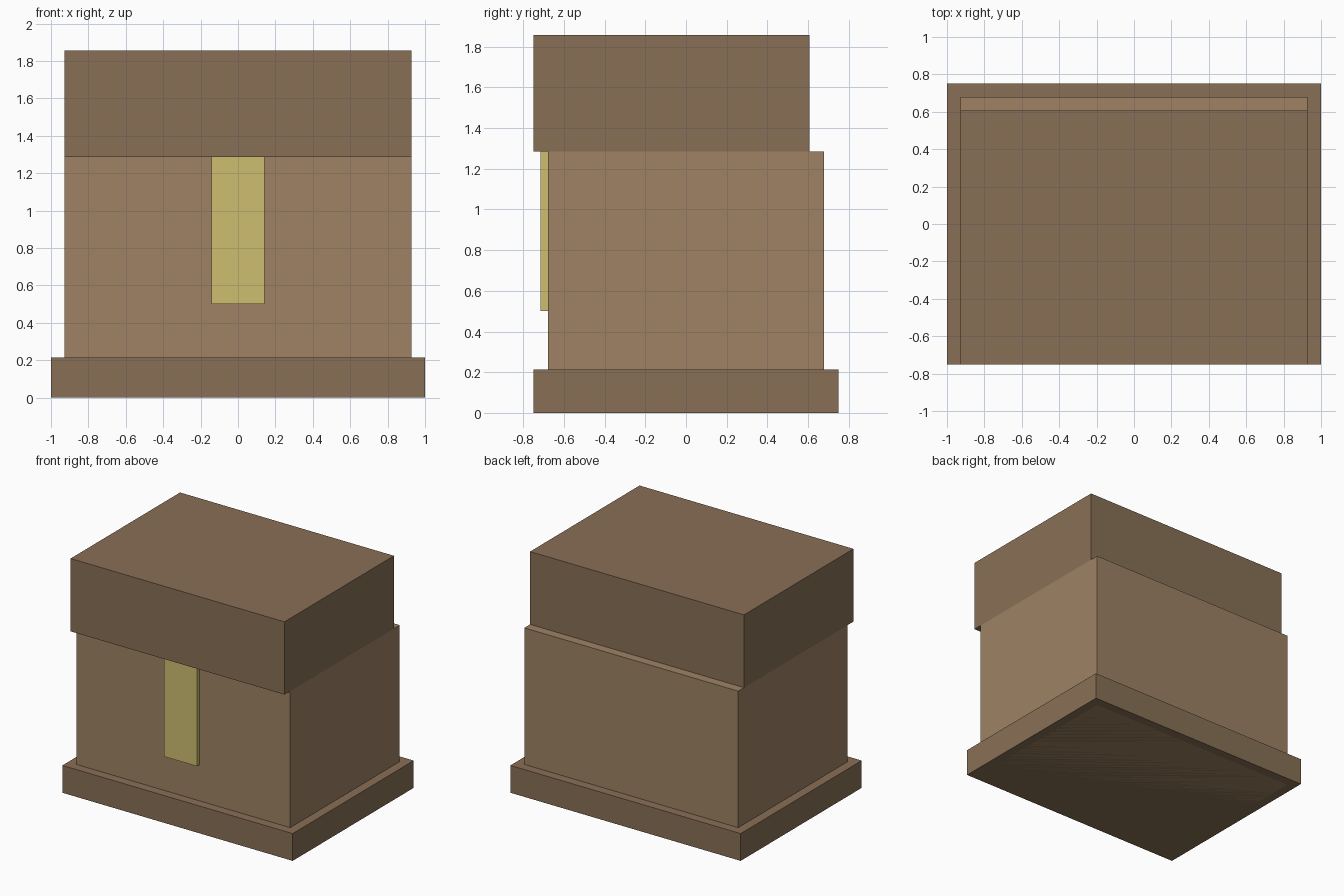
import bpy

if "Cube" in bpy.data.objects:
    bpy.data.objects.remove(bpy.data.objects["Cube"])

U = 1 / 14  # one model unit; the base is 28 units wide


def material(name, rgb):
    m = bpy.data.materials.new(name)
    m.diffuse_color = (*rgb, 1)
    m.use_nodes = True
    m.node_tree.nodes["Principled BSDF"].inputs["Base Color"].default_value = m.diffuse_color
    return m


def box(name, x, y, z, mat):
    """Box from (min, max) ranges given in model units."""
    spans = (x, y, z)
    bpy.ops.mesh.primitive_cube_add(size=1, location=[(a + b) / 2 * U for a, b in spans])
    ob = bpy.context.object
    ob.name = name
    ob.scale = [(b - a) * U for a, b in spans]
    bpy.ops.object.transform_apply(location=False, rotation=False, scale=True)
    ob.data.materials.append(mat)
    return ob


dark_wood = material("dark_wood", (0.246, 0.159, 0.093))
light_wood = material("light_wood", (0.342, 0.223, 0.127))
brass = material("brass", (0.62, 0.51, 0.162))

# Wide plinth and the chest body, which runs down through it
box("base", (-14, 14), (-10.5, 10.5), (0, 3), dark_wood)
box("body", (-13, 13), (-9.5, 9.5), (0, 18), light_wood)

# Lid, shifted forward so it overhangs the front
box("lid", (-13, 13), (-10.5, 8.5), (18, 26), dark_wood)

# Latch plate on the front, under the lid
box("latch", (-2, 2), (-10, -9.5), (7, 18), brass)
